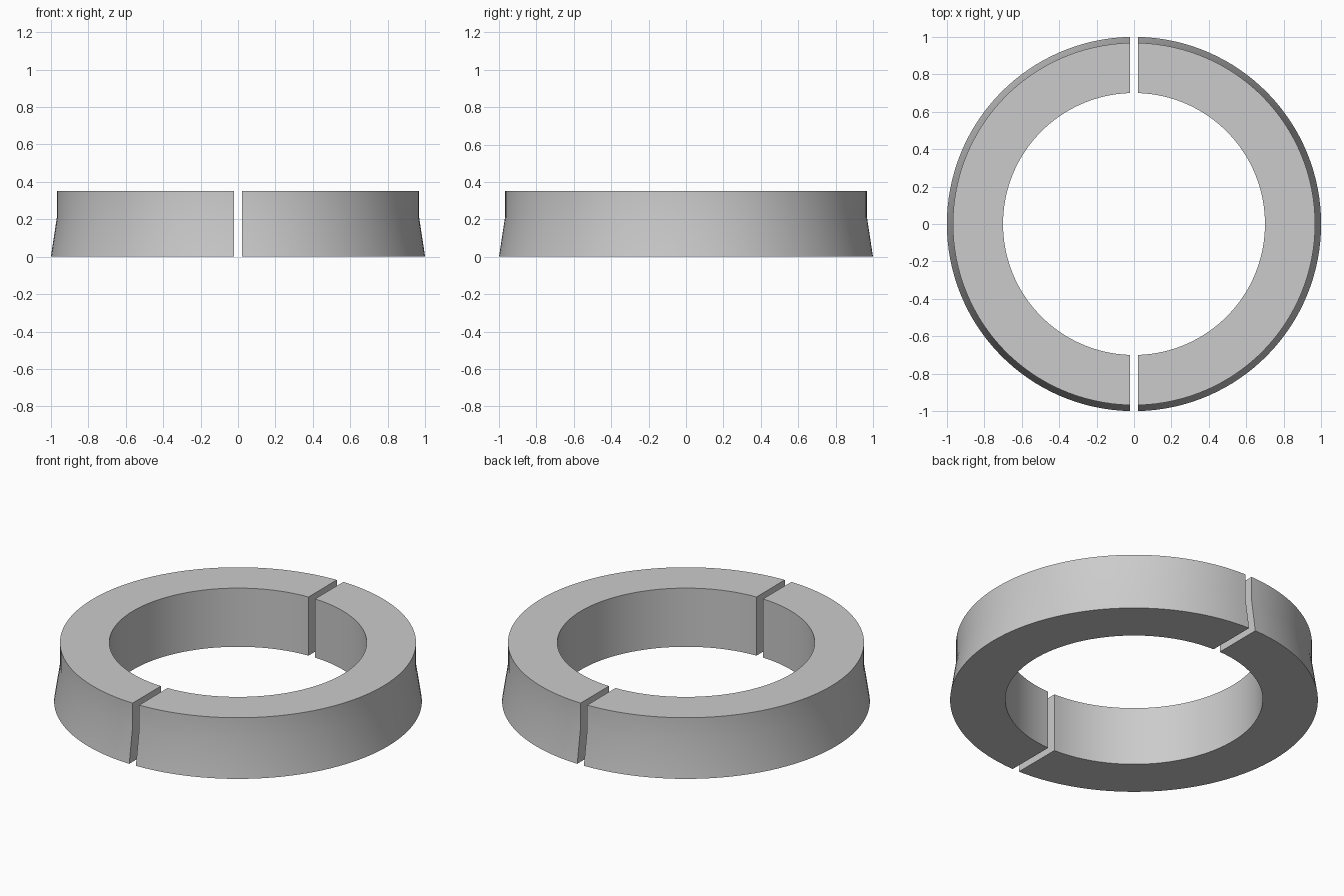
import bpy, bmesh, math

cube = bpy.data.objects.get("Cube")
if cube:
    bpy.data.objects.remove(cube, do_unlink=True)

HALF_GAP = 0.022
STEPS = 64
# Ring cross-section: (radius, height), flared outer wall and straight bore
PROFILE = [(0.70, 0.0), (1.0, 0.0), (0.968, 0.21), (0.968, 0.352), (0.70, 0.352)]

grey = bpy.data.materials.new("plain grey")
grey.use_nodes = True
colour = (0.6, 0.6, 0.6, 1)
grey.diffuse_color = colour
grey.node_tree.nodes["Principled BSDF"].inputs["Base Color"].default_value = colour


def half_ring(name, side):
    """Sweep the profile through half a turn, ending on flat parallel cuts."""
    bm = bmesh.new()
    sections = []
    for i in range(STEPS + 1):
        section = []
        for r, z in PROFILE:
            reach = math.acos(HALF_GAP / r)
            a = reach * (2 * i / STEPS - 1)
            section.append(bm.verts.new((side * r * math.cos(a), r * math.sin(a), z)))
        sections.append(section)
    n = len(PROFILE)
    for s, t in zip(sections, sections[1:]):
        for j in range(n):
            k = (j + 1) % n
            bm.faces.new((s[j], s[k], t[k], t[j]))
    bm.faces.new(sections[0])
    bm.faces.new(sections[-1])
    bmesh.ops.recalc_face_normals(bm, faces=bm.faces)
    mesh = bpy.data.meshes.new(name)
    bm.to_mesh(mesh)
    bm.free()
    mesh.materials.append(grey)
    obj = bpy.data.objects.new(name, mesh)
    bpy.context.collection.objects.link(obj)
    bpy.ops.object.select_all(action="DESELECT")
    obj.select_set(True)
    bpy.context.view_layer.objects.active = obj
    bpy.ops.object.shade_smooth_by_angle(angle=math.radians(30))


half_ring("left_half_ring", 1)
half_ring("right_half_ring", -1)
